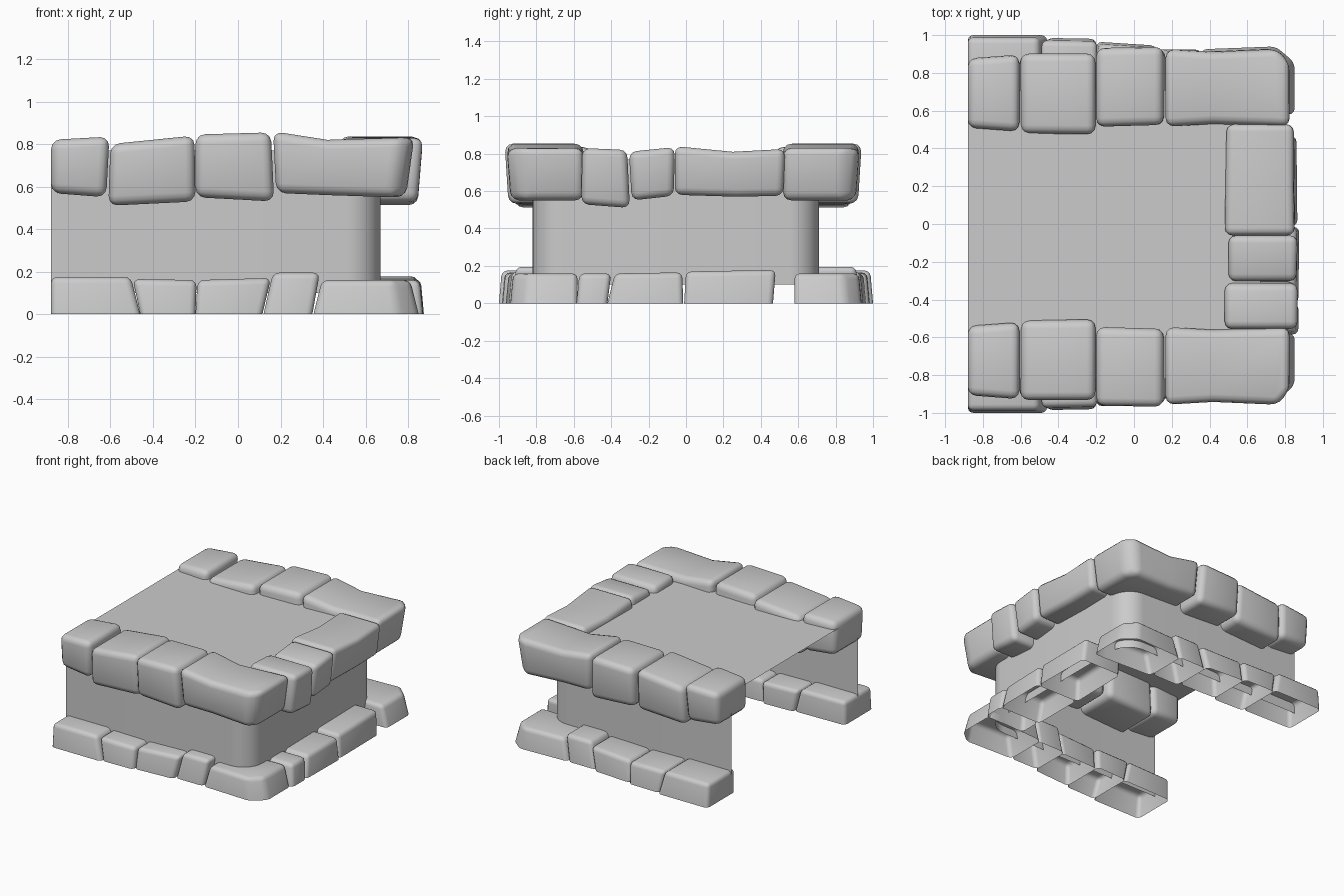
import bpy
import bmesh
from math import sin, cos, pi

cube = bpy.data.objects.get("Cube")
if cube:
    bpy.data.objects.remove(cube, do_unlink=True)


def finish(name, bm, angle=0.75):
    bmesh.ops.recalc_face_normals(bm, faces=bm.faces)
    mesh = bpy.data.meshes.new(name)
    bm.to_mesh(mesh)
    bm.free()
    obj = bpy.data.objects.new(name, mesh)
    bpy.context.collection.objects.link(obj)
    bpy.ops.object.select_all(action='DESELECT')
    obj.select_set(True)
    bpy.context.view_layer.objects.active = obj
    bpy.ops.object.shade_smooth_by_angle(angle=angle)
    return obj


def stone(name, place, sections, flare, bevel, hollow):
    """Loft box sections (u_low, u_high, z_low, z_high, inner, outer) along a row."""
    bm = bmesh.new()
    rings = []
    for ul, uh, zl, zh, vi, vo in sections:
        corners = [(ul, vi, zl), (ul, vo + flare, zl), (uh, vo, zh), (uh, vi, zh)]
        rings.append([bm.verts.new((*place(u, v), z)) for u, v, z in corners])
    for a, b in zip(rings, rings[1:]):
        for i in range(1 if hollow else 0, 4):
            j = (i + 1) % 4
            bm.faces.new((a[i], a[j], b[j], b[i]))
    bm.faces.new(rings[0])
    bm.faces.new(rings[-1])
    bmesh.ops.recalc_face_normals(bm, faces=bm.faces)
    sharp = [e for e in bm.edges if len(e.link_faces) == 2 and e.calc_face_angle() > 0.45]
    bmesh.ops.bevel(bm, geom=sharp, offset=bevel, segments=3, profile=0.5,
                    affect='EDGES', clamp_overlap=True)
    return finish(name, bm)


def front(shift):
    return lambda u, v: (u, -v + shift)


def back(shift):
    return lambda u, v: (u, v + shift)


def side(u, v):
    return v, u


# Long cap rows, the last stone of each turning the corner
cap_row = [
    [(-.88, -.88, .57, .82, .525, .895), (-.62, -.605, .55, .835, .505, .915)],
    [(-.61, -.60, .51, .80, .495, .92), (-.20, -.205, .53, .84, .49, .92)],
    [(-.20, -.20, .55, .845, .53, .95), (.17, .155, .53, .855, .54, .955)],
    [(.18, .165, .57, .86, .53, .945), (.42, .42, .56, .82, .545, .93),
     (.73, .765, .55, .83, .535, .945), (.79, .83, .55, .835, .53, .87)],
]
# Long footing rows
foot_row = [
    [(-.88, -.88, 0, .175, .66, .985), (-.46, -.505, 0, .175, .65, .985)],
    [(-.46, -.495, 0, .165, .64, .97), (-.20, -.195, 0, .16, .63, .965)],
    [(-.20, -.19, 0, .16, .65, .95), (.115, .155, 0, .17, .64, .93)],
    [(.12, .165, 0, .195, .62, .91), (.35, .385, 0, .195, .62, .91)],
    [(.355, .395, 0, .16, .60, .91), (.75, .73, 0, .16, .58, .925),
     (.85, .81, 0, .16, .58, .84)],
]
for row_name, place, shift in (("front", front, -.015), ("back", back, -.015)):
    for i, sections in enumerate(cap_row):
        stone(f"{row_name}_cap_stone_{i + 1}", place(shift), sections, -.02, .045, False)
    for i, sections in enumerate(foot_row):
        stone(f"{row_name}_footing_stone_{i + 1}", place(0), sections, .015, .03, True)

# Short rows along the closed end
side_caps = [
    [(-.56, -.555, .53, .83, .48, .87), (-.30, -.315, .51, .82, .48, .87)],
    [(-.29, -.305, .55, .81, .50, .865), (-.065, -.06, .575, .835, .50, .87)],
    [(-.06, -.06, .58, .84, .48, .855), (.27, .25, .57, .81, .485, .85),
     (.52, .53, .575, .825, .49, .85)],
]
side_feet = [
    [(-.585, -.57, 0, .16, .53, .855), (-.42, -.40, 0, .16, .53, .855)],
    [(-.42, -.38, 0, .16, .52, .855), (-.015, -.02, 0, .165, .52, .86)],
    [(-.01, .0, 0, .17, .51, .85), (.465, .48, 0, .178, .52, .845)],
]
for i, sections in enumerate(side_caps):
    stone(f"side_cap_stone_{i + 1}", side, sections, -.025, .04, False)
for i, sections in enumerate(side_feet):
    stone(f"side_footing_stone_{i + 1}", side, sections, .015, .03, True)

# Plain wall with rounded corners, open at one end
x_open, x_end, y_front, y_back, radius, steps = -.88, .67, -.82, .71, .16, 8
outline = [(x_open, y_front)]
for cy, start in ((y_front + radius, -pi / 2), (y_back - radius, 0)):
    for k in range(steps + 1):
        a = start + k * pi / 2 / steps
        outline.append((x_end - radius + radius * cos(a), cy + radius * sin(a)))
outline.append((x_open, y_back))

bm = bmesh.new()
lower = [bm.verts.new((x, y, .1)) for x, y in outline]
upper = [bm.verts.new((x, y, .77)) for x, y in outline]
for i in range(len(outline) - 1):
    bm.faces.new((lower[i], lower[i + 1], upper[i + 1], upper[i]))
finish("wall", bm)

# Flat deck closing the top
bm = bmesh.new()
bm.faces.new([bm.verts.new((x, y, .77)) for x, y in outline])
deck = finish("deck", bm)
if deck.data.polygons[0].normal.z < 0:
    deck.data.flip_normals()
